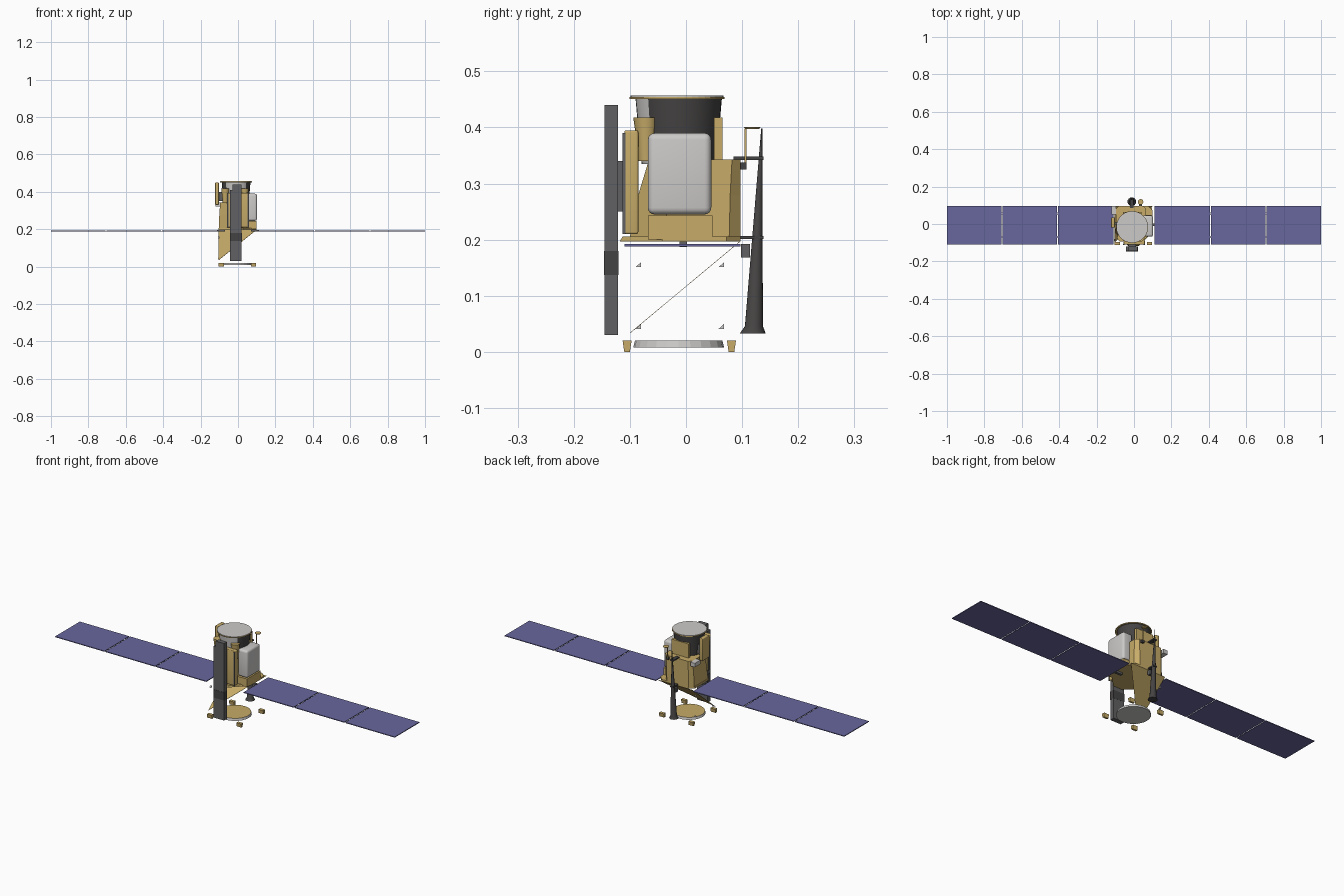
import bpy, bmesh, math
from mathutils import Vector

if "Cube" in bpy.data.objects:
    bpy.data.objects.remove(bpy.data.objects["Cube"])


def material(name, rgb):
    m = bpy.data.materials.new(name)
    m.diffuse_color = (*rgb, 1)
    m.use_nodes = True
    m.node_tree.nodes["Principled BSDF"].inputs["Base Color"].default_value = m.diffuse_color
    return m


GOLD = material("gold foil", (0.57, 0.41, 0.14))
GREY = material("dark grey", (0.12, 0.12, 0.125))
BLACK = material("charcoal", (0.06, 0.057, 0.056))
WHITE = material("pale grey", (0.60, 0.59, 0.58))
BLUE = material("solar blue", (0.14, 0.135, 0.34))


def finish(name, bm, mat, smooth=False):
    bmesh.ops.recalc_face_normals(bm, faces=bm.faces)
    me = bpy.data.meshes.new(name)
    bm.to_mesh(me)
    bm.free()
    ob = bpy.data.objects.new(name, me)
    bpy.context.collection.objects.link(ob)
    me.materials.append(mat)
    if smooth:
        bpy.context.view_layer.objects.active = ob
        ob.select_set(True)
        bpy.ops.object.shade_smooth_by_angle(angle=math.radians(35))
        ob.select_set(False)
    return ob


def box(name, x, y, z, mat, bevel=0):
    bm = bmesh.new()
    bmesh.ops.create_cube(bm, size=1)
    for v in bm.verts:
        v.co = Vector([(r[0] + r[1]) / 2 + c * (r[1] - r[0])
                       for c, r in zip(v.co, (x, y, z))])
    if bevel:
        bmesh.ops.bevel(bm, geom=bm.edges[:], offset=bevel, segments=4,
                        profile=0.5, affect='EDGES')
    return finish(name, bm, mat, bool(bevel))


def loft(name, rings, mat, smooth=False):
    """Skin a list of equally long point rings and cap both ends."""
    bm = bmesh.new()
    rs = [[bm.verts.new(p) for p in r] for r in rings]
    n = len(rs[0])
    for a, b in zip(rs, rs[1:]):
        for i in range(n):
            bm.faces.new((a[i], a[(i + 1) % n], b[(i + 1) % n], b[i]))
    bm.faces.new(rs[0])
    bm.faces.new(rs[-1])
    return finish(name, bm, mat, smooth)


def circle(x, y, z, r, n=40):
    return [(x + r * math.cos(2 * math.pi * i / n),
             y + r * math.sin(2 * math.pi * i / n), z) for i in range(n)]


def chamfered(x0, x1, y0, y1, c, z):
    return [(x0 + c, y0, z), (x1 - c, y0, z), (x1, y0 + c, z), (x1, y1 - c / 3, z),
            (x1 - c / 3, y1, z), (x0 + c / 3, y1, z), (x0, y1 - c / 3, z), (x0, y0 + c, z)]


# Solar wings: three panels each side with hinges in the gaps
for side, label in ((1, "right"), (-1, "left")):
    for i, (a, b) in enumerate(((0.11, 0.405), (0.411, 0.703), (0.709, 1.0))):
        box(f"{label}_solar_panel_{i + 1}", sorted((side * a, side * b)),
            (-0.11, 0.097), (0.188, 0.192), BLUE)
    for i, x in enumerate((0.408, 0.706)):
        for y in (-0.07, 0.055):
            box(f"{label}_hinge_{i + 1}", (side * x - 0.004, side * x + 0.004),
                (y - 0.006, y + 0.006), (0.1885, 0.1915), WHITE)
    box(f"{label}_wing_root", sorted((side * 0.07, side * 0.112)),
        (-0.012, 0.002), (0.187, 0.197), GREY)

# Foil-wrapped body on a chamfered deck
loft("deck", [chamfered(-0.105, 0.1, -0.118, 0.097, 0.075, 0.197),
              chamfered(-0.104, 0.1, -0.113, 0.097, 0.073, 0.206)], GOLD)
loft("body", [chamfered(-0.102, 0.065, -0.10, 0.097, 0.06, 0.205),
              chamfered(-0.1, 0.065, -0.085, 0.097, 0.055, 0.28),
              chamfered(-0.095, 0.065, -0.066, 0.097, 0.045, 0.343)], GOLD)
box("front_foil_panel", (-0.055, 0.058), (-0.11, -0.085), (0.21, 0.395), GOLD, 0.004)
for x in (-0.055, 0.055):
    box("panel_rail", (x - 0.003, x + 0.003), (-0.113, -0.108), (0.21, 0.39), GREY)

# Side radiator with foil box below
box("side_radiator", (0.045, 0.102), (-0.068, 0.045), (0.245, 0.39), WHITE, 0.012)
box("radiator_base", (0.045, 0.1), (-0.068, 0.047), (0.2, 0.243), GOLD)

# Telescope barrel: pale on the front side, charcoal elsewhere
CX, CY = -0.01, -0.013
barrel = loft("telescope_barrel", [circle(CX, CY, 0.335, 0.066),
                                   circle(CX, CY, 0.385, 0.071),
                                   circle(CX, CY, 0.452, 0.077)], BLACK, True)
barrel.data.materials.append(WHITE)
for f in barrel.data.polygons:
    if f.normal.y < -0.68:
        f.material_index = 1
loft("lid_rim", [circle(CX, CY - 0.003, 0.451, 0.085),
                 circle(CX, CY - 0.003, 0.4545, 0.085)], GOLD)
loft("barrel_lid", [circle(CX, CY - 0.003, 0.4545, 0.083),
                    circle(CX, CY - 0.003, 0.457, 0.083)], WHITE)

# Star trackers and foil pieces round the barrel
for x in (-0.068, 0.035):
    loft("star_tracker", [circle(x, -0.071, 0.34, 0.014, 16),
                          circle(x, -0.071, 0.375, 0.017, 16),
                          circle(x, -0.072, 0.418, 0.022, 16)], GOLD, True)
box("back_bracket", (-0.06, 0.04), (0.05, 0.065), (0.34, 0.418), GOLD)
box("left_foil_plate", (-0.122, -0.102), (-0.02, 0.035), (0.33, 0.45), GOLD, 0.004)
box("left_plate_arm", (-0.105, -0.07), (-0.003, 0.012), (0.35, 0.40), GREY)
box("left_sensor_box", (-0.12, -0.095), (0.05, 0.097), (0.322, 0.343), WHITE)

# Tall front antenna slab
box("front_slab", (-0.042, 0.02), (-0.145, -0.121), (0.03, 0.41), GREY)
box("front_slab_top", (-0.03, 0.02), (-0.145, -0.121), (0.41, 0.44), GREY)
box("front_slab_band", (-0.043, 0.021), (-0.146, -0.1205), (0.137, 0.18), BLACK)
box("front_slab_mount", (-0.03, 0.01), (-0.122, -0.108), (0.25, 0.34), GREY)

# Rear mast with flared foot, brackets and sensors
loft("rear_mast", [circle(-0.012, 0.119, 0.033, 0.023, 20),
                   circle(-0.012, 0.121, 0.046, 0.016, 20),
                   circle(-0.012, 0.135, 0.398, 0.001, 20)], BLACK, True)
for z in (0.345, 0.204):
    box("mast_bracket", (-0.022, -0.002), (0.085, 0.138), (z - 0.003, z + 0.003), BLACK)
box("rear_unit", (-0.022, 0.0), (0.098, 0.114), (0.168, 0.192), GREY)
box("rear_sensor", (0.028, 0.042), (0.097, 0.108), (0.325, 0.338), BLACK)
loft("rear_dish", [circle(0.035, 0.118, 0.397, 0.012, 20),
                   circle(0.035, 0.118, 0.401, 0.015, 20)], GOLD, True)
box("dish_post", (0.033, 0.037), (0.104, 0.108), (0.335, 0.398), GOLD)

# Slanted triangular foil sheet under the deck
TRI = [(-0.105, 0.097, 0.197), (0.1, 0.097, 0.197), (-0.105, -0.1, 0.033)]
loft("slanted_sheet", [TRI, [(x, y, z + 0.001) for x, y, z in TRI]], GOLD)

# Small corner fittings on the left
for y in (-0.085, 0.063):
    for z in (0.045, 0.155):
        prof = [(y - 0.005, z - 0.004), (y + 0.005, z - 0.004), (y + 0.005, z + 0.005)]
        loft("corner_fitting", [[(x, *p) for p in prof] for x in (-0.106, -0.098)], WHITE)

# Lower disc with foil top, and four feet
disc = loft("lower_disc", [circle(-0.008, -0.013, 0.008, 0.081, 24),
                           circle(-0.008, -0.013, 0.02, 0.078, 24)], WHITE)
disc.data.materials.append(GOLD)
for f in disc.data.polygons:
    if f.normal.z > 0.9:
        f.material_index = 1
for x in (-0.09, 0.083):
    for y in (-0.105, 0.081):
        s = lambda z, w: [(x - 0.014, y - w, z), (x + 0.014, y - w, z),
                          (x + 0.014, y + w, z), (x - 0.014, y + w, z)]
        loft("foot", [s(0, 0.005), s(0.02, 0.008)], GOLD)
